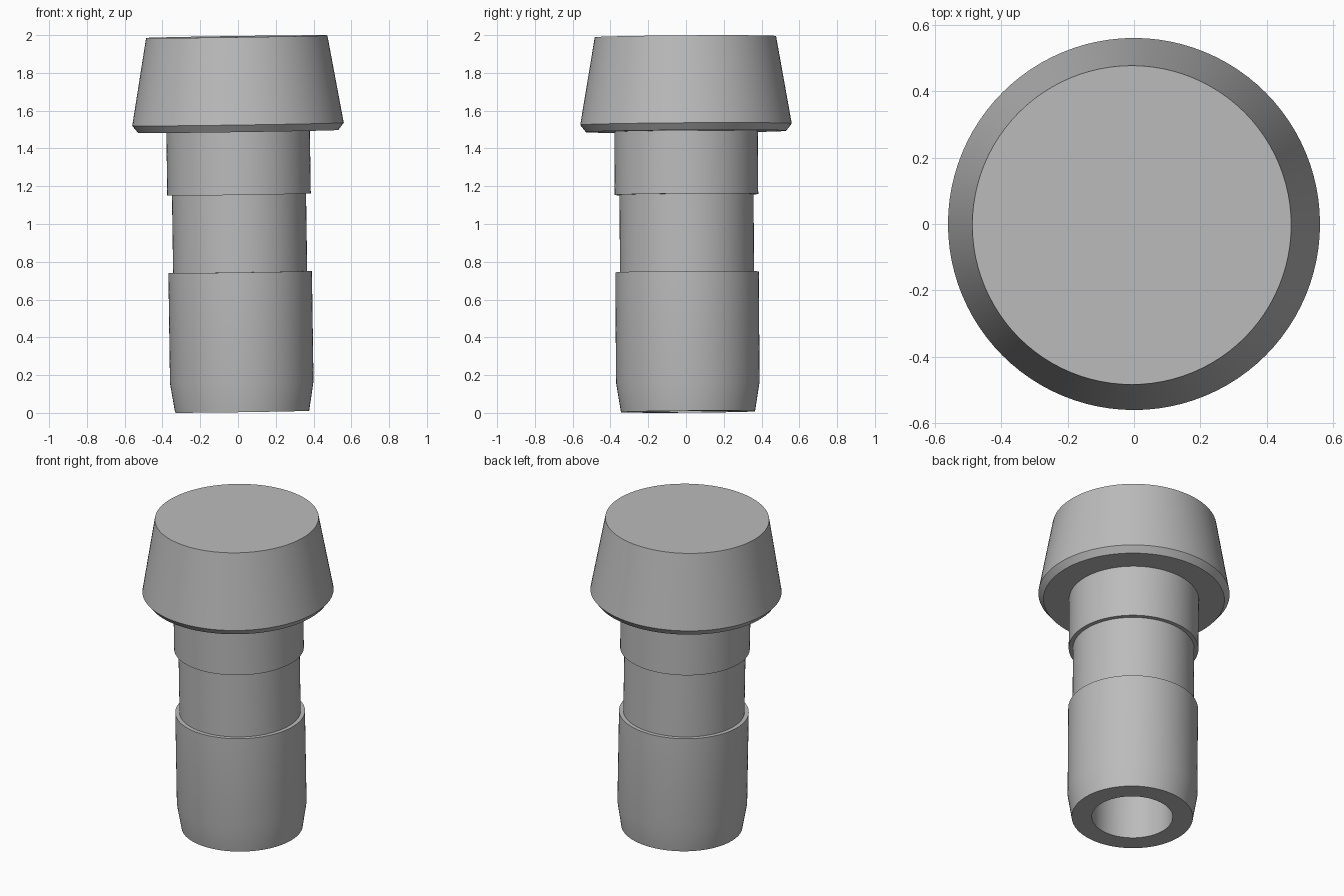
import bpy, bmesh, math
from mathutils import Matrix

cube = bpy.data.objects.get("Cube")
if cube:
    bpy.data.objects.remove(cube, do_unlink=True)

SEGMENTS = 96

# Plain grey material
grey = bpy.data.materials.new("plain grey")
grey.use_nodes = True
colour = (0.5, 0.5, 0.5, 1)
grey.diffuse_color = colour
grey.node_tree.nodes["Principled BSDF"].inputs["Base Color"].default_value = colour

# Half section from the blind bore, round the stepped shank, up to the head
profile = [
    (0, 1.2), (0.237, 1.2), (0.237, 0),          # bore
    (0.355, 0), (0.38, 0.155), (0.38, 0.74),     # tapered tip and lower shank
    (0.355, 0.74), (0.355, 1.15),                # relieved neck
    (0.38, 1.15), (0.38, 1.484),                 # upper shank
    (0.53, 1.484), (0.56, 1.522), (0.48, 1.986), # chamfered conical head
    (0, 1.986),
]


def lathe(name, points):
    """Revolve a half section about z into a closed solid."""
    bm = bmesh.new()
    verts = [bm.verts.new((r, 0, z)) for r, z in points]
    edges = [bm.edges.new(pair) for pair in zip(verts, verts[1:])]
    bmesh.ops.spin(bm, geom=verts + edges, cent=(0, 0, 0), axis=(0, 0, 1),
                   angle=math.tau, steps=SEGMENTS, use_merge=False)
    bmesh.ops.remove_doubles(bm, verts=bm.verts, dist=0.0001)
    bmesh.ops.recalc_face_normals(bm, faces=bm.faces)
    mesh = bpy.data.meshes.new(name)
    bm.to_mesh(mesh)
    bm.free()
    obj = bpy.data.objects.new(name, mesh)
    bpy.context.collection.objects.link(obj)
    mesh.materials.append(grey)
    return obj


plug = lathe("stepped_plug", profile)

# Slight lean about the widest ring of the head
pivot = Matrix.Translation((0, 0, 1.522))
lean = Matrix.Rotation(-0.0145, 4, "Y") @ Matrix.Rotation(0.007, 4, "X")
lift = Matrix.Translation((0, 0, 0.006))
plug.data.transform(lift @ pivot @ lean @ pivot.inverted())

# Smooth walls with crisp steps
bpy.ops.object.select_all(action="DESELECT")
plug.select_set(True)
bpy.context.view_layer.objects.active = plug
bpy.ops.object.shade_smooth_by_angle(angle=math.radians(30))
